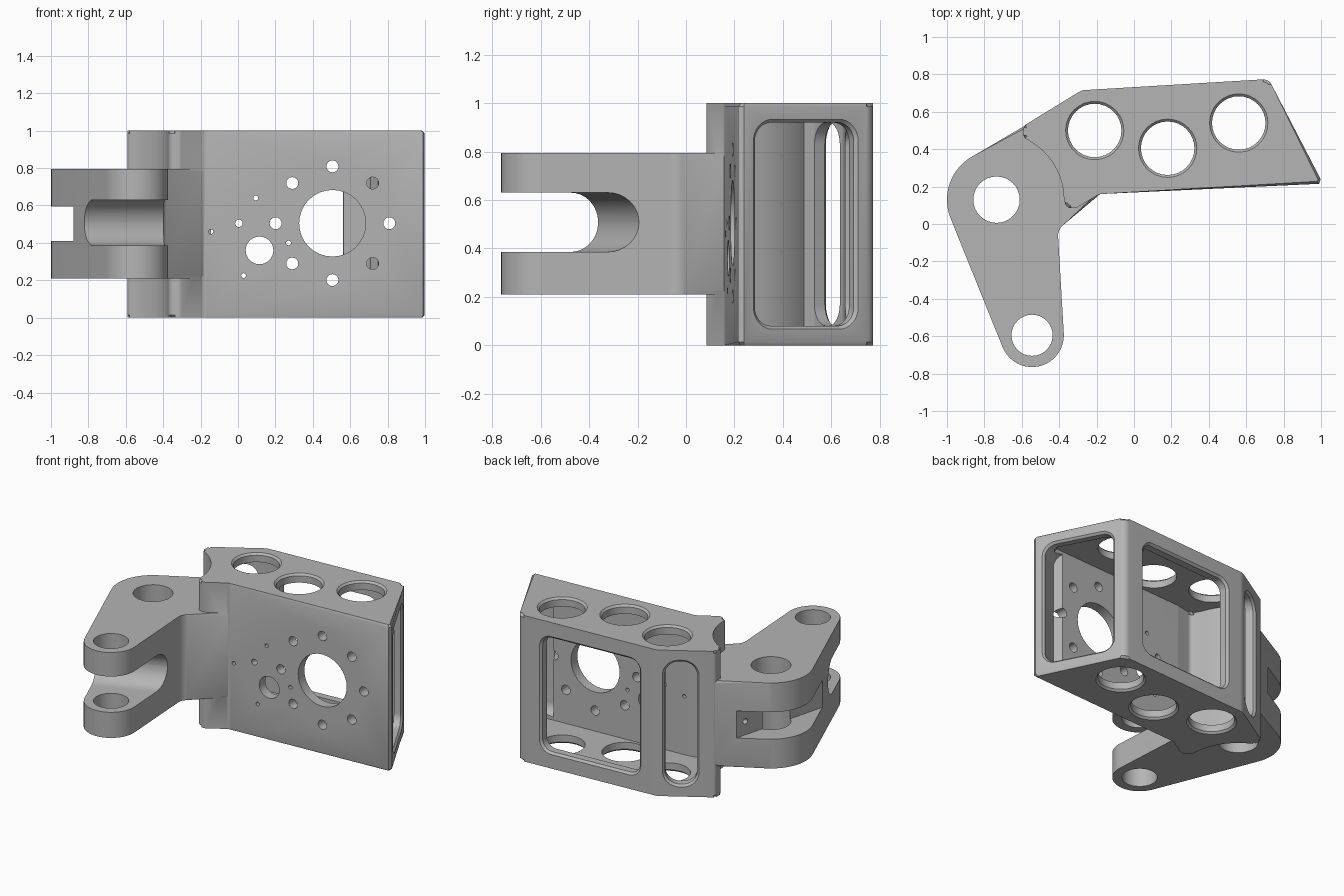
import bpy, bmesh, math
from mathutils import Vector

cube = bpy.data.objects.get("Cube")
if cube:
    bpy.data.objects.remove(cube, do_unlink=True)

# Single machined-metal colour
metal = bpy.data.materials.new("machined_grey")
metal.use_nodes = True
GREY = (0.46, 0.46, 0.46, 1)
metal.diffuse_color = GREY
metal.node_tree.nodes["Principled BSDF"].inputs["Base Color"].default_value = GREY

KNUCKLE, FOOT = (-0.735, 0.13), (-0.545, -0.595)


def make_object(name, bm):
    bmesh.ops.remove_doubles(bm, verts=bm.verts, dist=1e-5)
    bmesh.ops.recalc_face_normals(bm, faces=bm.faces)
    mesh = bpy.data.meshes.new(name)
    bm.to_mesh(mesh)
    bm.free()
    mesh.materials.append(metal)
    obj = bpy.data.objects.new(name, mesh)
    bpy.context.collection.objects.link(obj)
    return obj


def arc(center, r, a0, a1, n):
    """Points on an arc, angles in degrees."""
    angles = [math.radians(a0 + (a1 - a0) * i / n) for i in range(n + 1)]
    return [(center[0] + r * math.cos(a), center[1] + r * math.sin(a)) for a in angles]


def rounded(points, steps=6):
    """Round every corner given as (x, y, radius); plain (x, y) stays sharp."""
    out = []
    for i, p in enumerate(points):
        c = Vector(p[:2])
        if len(p) == 2:
            out.append(c)
            continue
        a = (Vector(points[i - 1][:2]) - c).normalized()
        b = (Vector(points[(i + 1) % len(points)][:2]) - c).normalized()
        half = a.angle(b) / 2
        reach = p[2] / math.tan(half)
        mid = c + (a + b).normalized() * (p[2] / math.sin(half))
        start, end = c + a * reach - mid, c + b * reach - mid
        for k in range(steps + 1):
            out.append(mid + start.lerp(end, k / steps).normalized() * p[2])
    return out


def prism(name, points, z0, z1, chamfer):
    """Vertical prism with chamfered rims."""
    bm = bmesh.new()
    low = [bm.verts.new((p[0], p[1], z0)) for p in points]
    high = [bm.verts.new((p[0], p[1], z1)) for p in points]
    bm.faces.new(low[::-1])
    bm.faces.new(high)
    for i in range(len(low)):
        j = (i + 1) % len(low)
        bm.faces.new((low[i], low[j], high[j], high[i]))
    rims = [e for e in bm.edges if abs(e.verts[0].co.z - e.verts[1].co.z) < 1e-5]
    bmesh.ops.bevel(bm, geom=rims, offset=chamfer, segments=1, profile=0.5, affect='EDGES')
    return make_object(name, bm)


def cutter(origin, axis, w, h, r, sections, seg=8):
    """Rounded-rectangle loft along axis; sections are (depth, growth)."""
    n, up = Vector(axis).normalized(), Vector((0, 0, 1))
    if abs(n.z) > 0.9:
        u, v = Vector((1, 0, 0)), Vector((0, 1, 0))
    else:
        u, v = up.cross(n).normalized(), up
    bm = bmesh.new()
    rings = []
    for depth, grow in sections:
        ring = []
        for q, (sx, sy) in enumerate([(1, 1), (-1, 1), (-1, -1), (1, -1)]):
            for k in range(seg + 1):
                a = math.pi / 2 * (q + k / seg)
                x = sx * (w / 2 - r) + (r + grow) * math.cos(a)
                y = sy * (h / 2 - r) + (r + grow) * math.sin(a)
                ring.append(bm.verts.new(Vector(origin) + n * depth + u * x + v * y))
        rings.append(ring)
    for a, b in zip(rings, rings[1:]):
        for i in range(len(a)):
            j = (i + 1) % len(a)
            bm.faces.new((a[i], a[j], b[j], b[i]))
    bm.faces.new(rings[0][::-1])
    bm.faces.new(rings[-1])
    return make_object("cutter", bm)


def hole(origin, axis, r, sections, seg=8):
    return cutter(origin, axis, 2 * r, 2 * r, r, sections, seg)


def combine(target, other, operation):
    mod = target.modifiers.new("boolean", 'BOOLEAN')
    mod.operation, mod.solver, mod.object = operation, 'EXACT', other
    bpy.ops.object.select_all(action='DESELECT')
    bpy.context.view_layer.objects.active = target
    target.select_set(True)
    bpy.ops.object.modifier_apply(modifier=mod.name)
    bpy.data.objects.remove(other, do_unlink=True)


# Box-shaped housing, with a hollow curve facing the knuckle
housing = rounded([(-0.59, 0.525, 0.025), (-0.59, 0.462, 0.025)]
                  + arc(KNUCKLE, 0.36, 60, 2, 12)
                  + [(-0.365, 0.085, 0.035), (-0.31, 0.085, 0.03), (-0.185, 0.16, 0.06),
                     (0.99, 0.215), (0.998, 0.24), (0.72, 0.775, 0.05), (-0.28, 0.715, 0.08)])
bracket = prism("hinge_bracket", housing, 0, 1, 0.014)

# Hinge arm running from the housing round the knuckle to the foot
arm = ([(-0.50, 0.574)] + arc(KNUCKLE, 0.265, 121, 201.7, 14) + arc(FOOT, 0.17, 201.7, 363, 20)
       + rounded([(-0.375, -0.58), (-0.408, -0.03, 0.07), (-0.18, 0.155)])[1:-1]
       + [(-0.185, 0.157), (-0.18, 0.2), (-0.30, 0.45)])
combine(bracket, prism("arm", arm, 0.21, 0.795, 0.014), 'UNION')

# Hollow inside of the housing
cavity = rounded(arc(KNUCKLE, 0.43, 56, 20, 8)
                 + [(-0.29, 0.20, 0.03), (-0.17, 0.225, 0.05), (0.915, 0.282, 0.03),
                    (0.69, 0.71, 0.03), (-0.265, 0.65, 0.04), (-0.46, 0.53, 0.03)])
cutters = [prism("cutter", cavity, 0.06, 0.94, 0.015)]

# Windows in the end, the back and the slanted back corner
flare = [(-0.15, 0), (-0.014, 0), (0.05, 0.064)]
cutters += [cutter((0.866, 0.495, 0.5), (0.887, 0.461, 0), 0.46, 0.84, 0.075, flare),
            cutter((0.205, 0.744, 0.5), (-0.06, 0.998, 0), 0.71, 0.78, 0.07, flare),
            cutter((-0.407, 0.637, 0.5), (-0.52, 0.854, 0), 0.20, 0.84, 0.09, flare)]

# Lightening holes through the top and bottom plates
for x, y in [(-0.21, 0.50), (0.18, 0.405), (0.56, 0.54)]:
    cutters.append(hole((x, y, 0), (0, 0, 1), 0.143,
                        [(-0.05, 0.063), (0.013, 0), (0.987, 0), (1.05, 0.063)]))

# Front plate: large bore, bolt circle, side bore and pin holes
flat_holes = [(0.505, 0.505, 0.178), (0.115, 0.36, 0.074), (0.005, 0.505, 0.02),
              (0.095, 0.64, 0.013), (-0.145, 0.46, 0.013), (0.27, 0.40, 0.013),
              (0.03, 0.225, 0.013)]
for i in range(8):
    a = math.radians(45 * i)
    flat_holes.append((0.505 + 0.304 * math.cos(a), 0.505 + 0.304 * math.sin(a), 0.032))
for x, z, r in flat_holes:
    cutters.append(hole((x, 0, z), (0, 1, 0), r, [(0.05, 0), (0.4, 0)], 8 if r > 0.05 else 4))

# Pivot bores in the knuckle and the foot
cutters += [hole((*KNUCKLE, 0), (0, 0, 1), 0.124, [(0.1, 0), (0.9, 0)]),
            hole((*FOOT, 0), (0, 0, 1), 0.11, [(0.1, 0), (0.9, 0)])]

# Round-ended fork slot between the two feet
d = Vector((-0.37, 0.93, 0)).normalized()
cutters.append(cutter(Vector((-0.4, -0.195, 0.508)) - d * 0.6, (0.93, 0.37, 0),
                      1.2, 0.245, 0.122, [(-0.9, 0), (0.3, 0)]))

# Side slot in the knuckle, and the small blind hole in its wall
cutters += [cutter((-0.79, 0.12, 0.503), (-0.967, 0.256, 0), 1.4, 0.185, 0.01,
                   [(0, 0), (0.6, 0)], 2),
            hole((-0.72, 0.385, 0.503), (1, 0, 0), 0.018, [(-0.06, 0), (0.15, 0)], 4)]

for c in cutters:
    combine(bracket, c, 'DIFFERENCE')

bpy.ops.object.select_all(action='DESELECT')
bracket.select_set(True)
bpy.context.view_layer.objects.active = bracket
bpy.ops.object.shade_smooth_by_angle(angle=math.radians(30))
